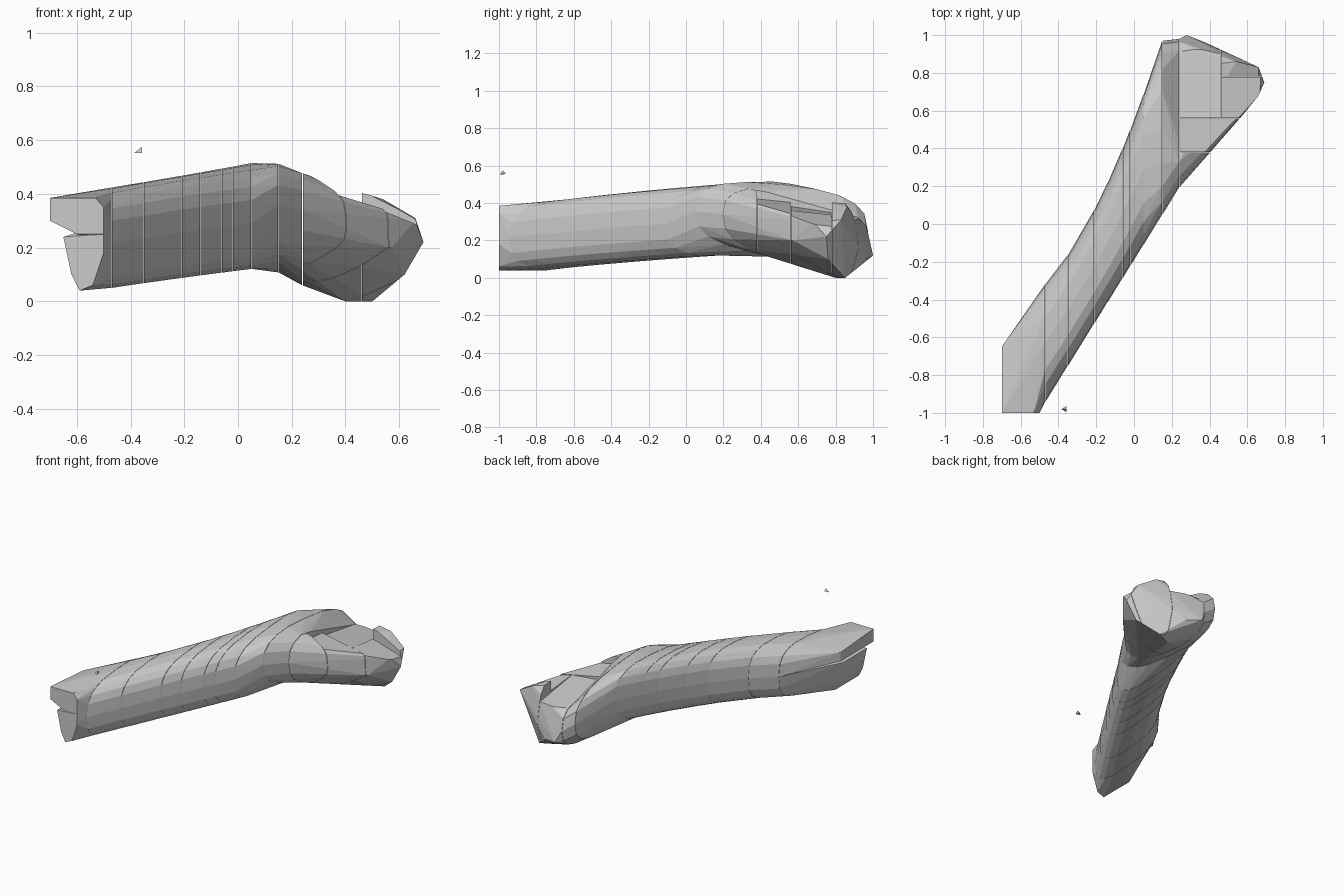
import bpy
import bmesh
from math import sin, cos, pi, copysign
from mathutils import Vector

default_cube = bpy.data.objects.get("Cube")
if default_cube:
    bpy.data.objects.remove(default_cube, do_unlink=True)

X_AXIS, Y_AXIS = Vector((1, 0, 0)), Vector((0, 1, 0))
GROOVE = 0.001


def hull_mesh(points):
    """Wrap a closed convex shell around the points."""
    bm = bmesh.new()
    for point in points:
        bm.verts.new(point)
    bmesh.ops.remove_doubles(bm, verts=bm.verts[:], dist=GROOVE / 4)
    bmesh.ops.convex_hull(bm, input=bm.verts[:])
    loose = [vert for vert in bm.verts if not vert.link_faces]
    bmesh.ops.delete(bm, geom=loose, context="VERTS")
    return bm


def convex_part(name, points):
    """Add one flat-shaded convex chunk to the scene."""
    bm = hull_mesh(points)
    bmesh.ops.recalc_face_normals(bm, faces=bm.faces[:])
    mesh = bpy.data.meshes.new(name)
    bm.to_mesh(mesh)
    bm.free()
    bpy.context.collection.objects.link(bpy.data.objects.new(name, mesh))


def trimmed(points, planes):
    """Keep what lies behind every (position, normal) plane."""
    for position, normal in planes:
        bm = hull_mesh(points)
        everything = bm.verts[:] + bm.edges[:] + bm.faces[:]
        bmesh.ops.bisect_plane(bm, geom=everything, plane_co=position,
                               plane_no=normal, clear_outer=True)
        points = [vert.co.copy() for vert in bm.verts]
        bm.free()
    return points


def below(axis, limit):
    return axis * (limit - GROOVE), axis


def above(axis, limit):
    return axis * (limit + GROOVE), -axis


def rounded_section(x, front, back, low, high, tilt, power):
    """Rounded slice across x, leaning by tilt; a lower power is boxier."""
    points = []
    sides = 20
    for i in range(sides):
        c, s = cos(2 * pi * i / sides), sin(2 * pi * i / sides)
        across = copysign(abs(c) ** power, c) * (back - front) / 2
        rise = copysign(abs(s) ** power, s) * (high - low) / 2
        points.append(Vector((x, (front + back) / 2 + across,
                              (low + high) / 2 + rise + tilt * across)))
    return points


def front_edge(x):
    return 1.6 * x - 0.19


def shaft_section(x):
    """Shaft slice: it runs diagonally, rises gently and flares to the back."""
    back = 0.55 + 2.6 * x + 1.6 * x * x
    return rounded_section(x, front_edge(x), back,
                           0.12 + 0.14 * x, 0.5 + 0.17 * x, 0.07, 0.68)


# Shaft segments, ending in two flared slices where the head begins
neck, head_start = 0.15, 0.24
sections = [shaft_section(x) for x in (-0.47, -0.35, -0.21, -0.14, -0.06, -0.02, 0.05)]
sections.append(rounded_section(neck, front_edge(neck), 0.97, 0.12, 0.5, -0.1, 0.75))
sections.append(rounded_section(head_start, front_edge(head_start), 0.98,
                                0.08, 0.46, -0.18, 0.8))

# The last slice slopes off along its top toward the back
for point in sections[-1]:
    point.z = min(point.z, 0.58 - 0.28 * point.y)

gap = X_AXIS * GROOVE
for index, (start, end) in enumerate(zip(sections, sections[1:])):
    convex_part(f"shaft_segment_{index + 1}",
                [point + gap for point in start] + [point - gap for point in end])

# Cut end: a wide upper lip over a narrower lower part, with a notch between
cut_section = [point - gap for point in sections[0]]
end_face, notch = -1, 0.25
upper_lip = [(-0.5, end_face, notch), (-0.6, end_face, notch),
             (-0.5, end_face, 0.35), (-0.53, end_face, 0.385)]
for y, top in ((end_face, 0.385), (-0.65, 0.36)):
    upper_lip += [(-0.7, y, 0.3), (-0.7, y, top)]
convex_part("cut_end_upper", upper_lip + [p for p in cut_section if p.z > 0.2])

lower_lip = [(-0.5, end_face, notch), (-0.5, end_face, 0.18), (-0.54, end_face, 0.06)]
for y in (end_face, -0.75):
    lower_lip += [(-0.65, y, 0.24), (-0.62, y, 0.1), (-0.59, y, 0.04)]
convex_part("cut_end_lower", lower_lip + [p for p in cut_section if p.z < 0.3])

# Head envelope: last shaft slice stretched out to the knob, rim and underside
knob = [(0.57, 0.57, 0.2), (0.66, 0.68, 0.3), (0.69, 0.75, 0.22), (0.62, 0.76, 0.1)]
rim = [(0.66, 0.83, 0.31), (0.54, 0.86, 0.38), (0.46, 0.85, 0.4)]
underside = [(0.4, 0.8, 0), (0.5, 0.85, 0)]
back_bulge = [(0.28, 1, 0.12), (0.38, 0.96, 0.1), (0.46, 0.9, 0.1)]
envelope = sections[-1] + knob + rim + underside + back_bulge

# Head blocks: the envelope divided, with the middle lowered into a hollow
shelf_front, hollow_front, rim_front, knob_side = 0.38, 0.56, 0.78, 0.46
hollow = Vector((knob_side, hollow_front, 0.36))
head_blocks = {
    "head_shoulder": [below(Y_AXIS, shelf_front)],
    "head_shelf": [above(Y_AXIS, shelf_front), below(Y_AXIS, hollow_front),
                   (hollow, Vector((0.2, 0.1, 1)))],
    "head_core": [above(Y_AXIS, hollow_front), below(X_AXIS, knob_side),
                  (hollow, Vector((0.1, 0.15, 1)))],
    "outer_knob": [above(Y_AXIS, hollow_front), above(X_AXIS, knob_side),
                   below(Y_AXIS, rim_front), (hollow, Vector((0.3, 0.1, 1)))],
    "outer_knob_rim": [above(Y_AXIS, rim_front), above(X_AXIS, knob_side)],
}
for name, planes in head_blocks.items():
    convex_part(name, trimmed(envelope, planes + [above(X_AXIS, head_start)]))

# Small loose fragment near the cut end
chip_center, chip_size = Vector((-0.37, -0.98, 0.56)), 0.015
chip_corners = [(-1, 0, -0.5), (0.8, -1, -0.5), (0.8, 1, 0), (0.8, 0, 1)]
convex_part("loose_chip", [chip_center + Vector(c) * chip_size for c in chip_corners])
